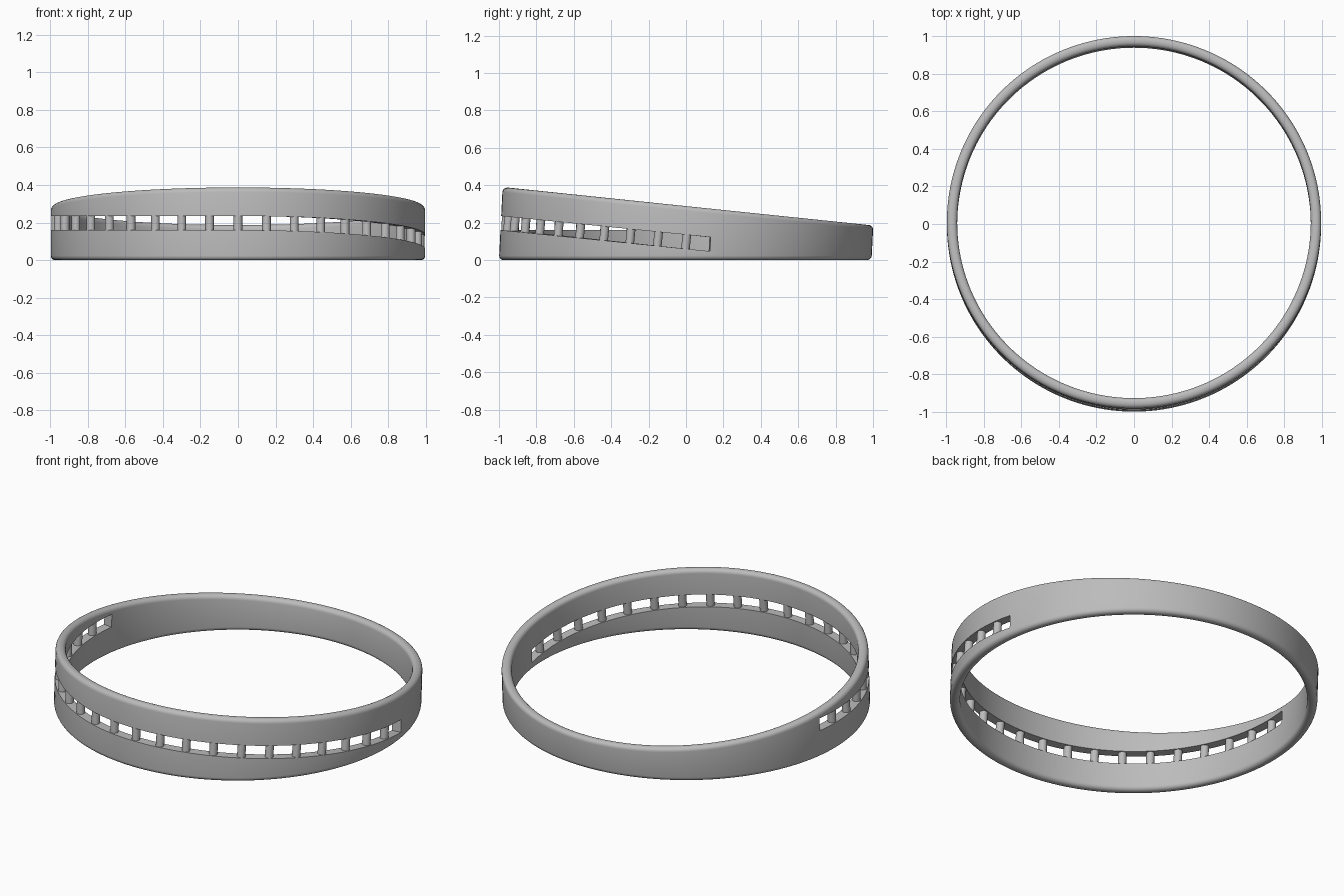
import bpy, bmesh, math
from mathutils import Vector

cube = bpy.data.objects.get("Cube")
if cube:
    bpy.data.objects.remove(cube, do_unlink=True)

OUTER, INNER, FILLET = 0.996, 0.941, 0.024
SLOPE, LEAN, SHIFT = 0.1, 0.05, -0.004
SLOT_LOW, SLOT_HIGH = 0.16, 0.235
STEPS = 160

grey = bpy.data.materials.new("plain_grey")
grey.use_nodes = True
grey.diffuse_color = (0.5, 0.5, 0.5, 1)
grey.node_tree.nodes["Principled BSDF"].inputs["Base Color"].default_value = (0.5, 0.5, 0.5, 1)


def sweep(name, angles, section, closed):
    """Loft the cross-sections section(angle) around the z axis."""
    bm = bmesh.new()
    rows = [[bm.verts.new(p) for p in section(a)] for a in angles]
    pairs = list(zip(rows, rows[1:]))
    if closed:
        pairs.append((rows[-1], rows[0]))
    else:
        bm.faces.new(rows[0])
        bm.faces.new(rows[-1])
    for a, b in pairs:
        for i in range(len(a)):
            j = (i + 1) % len(a)
            bm.faces.new((a[i], a[j], b[j], b[i]))
    bmesh.ops.recalc_face_normals(bm, faces=bm.faces)
    mesh = bpy.data.meshes.new(name)
    bm.to_mesh(mesh)
    bm.free()
    mesh.materials.append(grey)
    obj = bpy.data.objects.new(name, mesh)
    bpy.context.collection.objects.link(obj)
    return obj


def smooth(obj, degrees):
    bpy.ops.object.select_all(action="DESELECT")
    obj.select_set(True)
    bpy.context.view_layer.objects.active = obj
    bpy.ops.object.shade_smooth_by_angle(angle=math.radians(degrees))


def place(r, angle, z):
    return Vector((r * math.cos(angle), r * math.sin(angle) + SHIFT + LEAN * z, z))


def band_section(angle):
    """Rounded rectangle whose top follows the sloping rim."""
    top = 0.287 - SLOPE * math.sin(angle)
    corners = [(OUTER, top, 0), (INNER, top, 1), (INNER, 0, 2), (OUTER, 0, 3)]
    points = []
    for r, z, quarter in corners:
        cr = r - FILLET if r == OUTER else r + FILLET
        cz = z + FILLET if z == 0 else z - FILLET
        for k in range(6):
            t = (quarter + k / 5) * math.pi / 2
            points.append(place(cr + FILLET * math.cos(t), angle, cz + FILLET * math.sin(t)))
    return points


def slot_drop(angle):
    """The slot is level on one half and follows the rim slope on the other."""
    return SLOPE * (math.sin(angle) + 1) if math.cos(angle) > 0 else 0


def slot_section(angle):
    drop = slot_drop(angle)
    return [place(r, angle, z - drop) for r, z in
            ((0.85, SLOT_LOW), (1.1, SLOT_LOW), (1.1, SLOT_HIGH), (0.85, SLOT_HIGH))]


# Main band
band = sweep("band", [math.tau * i / STEPS for i in range(STEPS)], band_section, True)

# Long slot around the front half
start, end = math.radians(-188), math.radians(7.5)
cutter = sweep("slot_cutter", [start + (end - start) * i / 90 for i in range(91)], slot_section, False)
cutter.hide_render = True
cut = band.modifiers.new("slot", "BOOLEAN")
cut.operation = "DIFFERENCE"
cut.solver = "EXACT"
cut.object = cutter
bpy.context.view_layer.objects.active = band
bpy.ops.object.modifier_apply(modifier=cut.name)
bpy.data.objects.remove(cutter, do_unlink=True)
smooth(band, 30)

# Round pillars spanning the slot
for i in range(21):
    angle = math.radians(-9 * i)
    middle = place((OUTER + INNER) / 2, angle, (SLOT_LOW + SLOT_HIGH) / 2 - slot_drop(angle))
    axis = Vector((0, SLOPE if math.cos(angle) > 0.01 else LEAN, 1))
    bpy.ops.mesh.primitive_cylinder_add(vertices=24, radius=0.023, depth=0.095, location=middle,
                                        rotation=axis.to_track_quat("Z", "Y").to_euler())
    pillar = bpy.context.object
    pillar.name = f"pillar_{i + 1}"
    pillar.data.materials.append(grey)
    smooth(pillar, 40)
